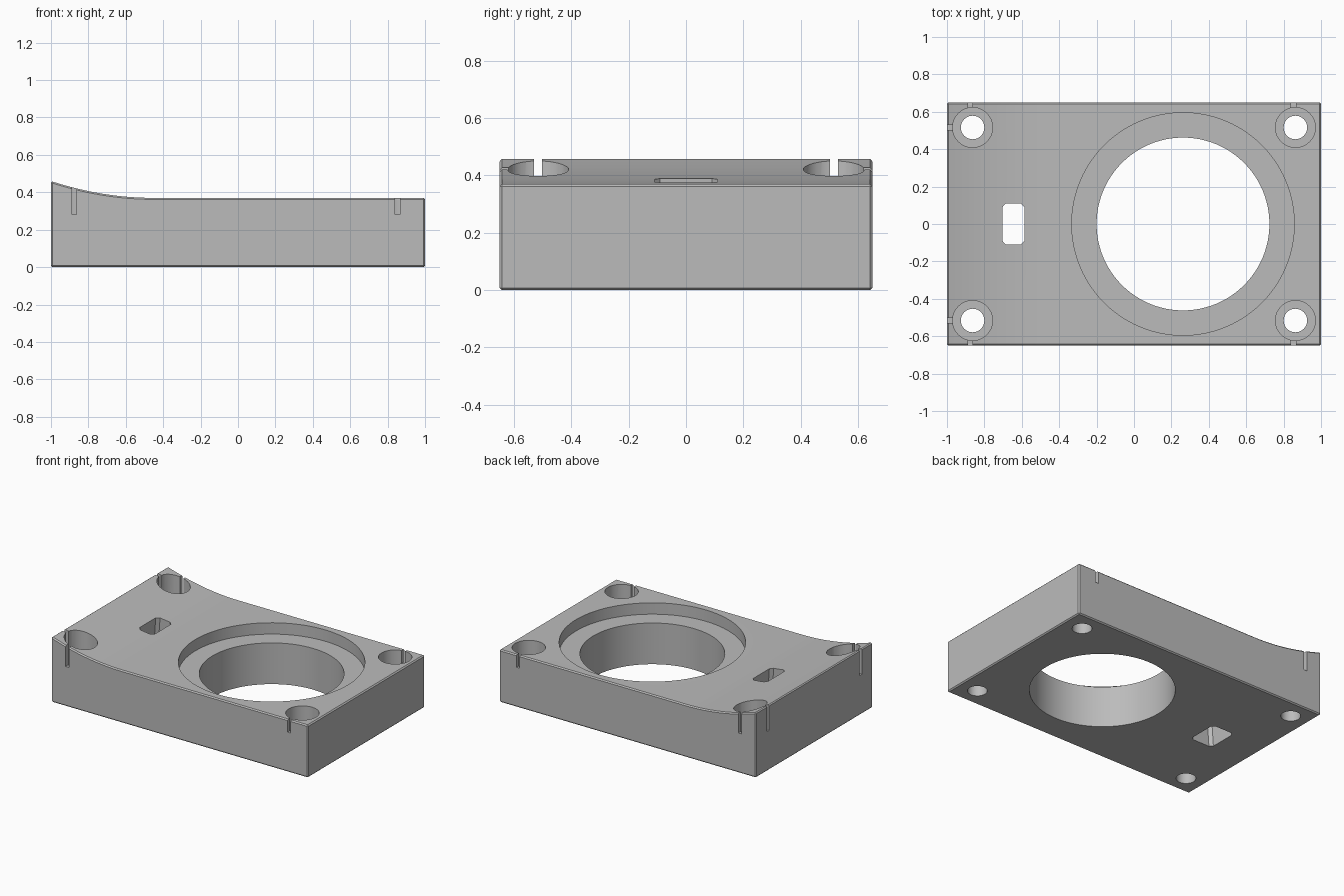
import bpy
import bmesh
from math import radians
from mathutils import Vector

default = bpy.data.objects.get("Cube")
if default:
    bpy.data.objects.remove(default, do_unlink=True)

grey = bpy.data.materials.new("plain grey")
grey.use_nodes = True
colour = (0.5, 0.5, 0.5, 1)
grey.diffuse_color = colour
grey.node_tree.nodes["Principled BSDF"].inputs["Base Color"].default_value = colour

HALF_Y, TOP = 0.65, 0.37


def make_object(name, bm):
    bmesh.ops.recalc_face_normals(bm, faces=bm.faces)
    mesh = bpy.data.meshes.new(name)
    bm.to_mesh(mesh)
    bm.free()
    mesh.materials.append(grey)
    ob = bpy.data.objects.new(name, mesh)
    bpy.context.collection.objects.link(ob)
    return ob


def add_cylinder(bm, x, y, radius, z0, z1, sides):
    made = bmesh.ops.create_cone(bm, cap_ends=True, segments=sides, radius1=radius,
                                 radius2=radius, depth=z1 - z0)
    bmesh.ops.translate(bm, verts=made["verts"], vec=(x, y, (z0 + z1) / 2))


def add_box(bm, centre, size):
    made = bmesh.ops.create_cube(bm, size=1)
    bmesh.ops.scale(bm, verts=made["verts"], vec=size)
    bmesh.ops.translate(bm, verts=made["verts"], vec=centre)
    return made["verts"]


# Block: side profile with a top that sweeps up at the -x end
profile = [(-1, 0), (1, 0), (1, TOP)]
STEPS = 14
for i in range(STEPS + 1):
    t = i / STEPS
    profile.append((-0.45 - 0.55 * t, TOP + 0.09 * t * t))
bm = bmesh.new()
side = bm.faces.new([bm.verts.new((x, -HALF_Y, z)) for x, z in profile])
ext = bmesh.ops.extrude_face_region(bm, geom=[side])
moved = [v for v in ext["geom"] if isinstance(v, bmesh.types.BMVert)]
bmesh.ops.translate(bm, verts=moved, vec=(0, 2 * HALF_Y, 0))
bmesh.ops.recalc_face_normals(bm, faces=bm.faces)
corners = [e for e in bm.edges if e.calc_face_angle(0) > radians(40)]
bmesh.ops.bevel(bm, geom=corners, offset=0.008, segments=1, affect='EDGES')
block = make_object("speaker_block", bm)
cutters = []


def cutter(name, build):
    bm = bmesh.new()
    build(bm)
    ob = make_object(name, bm)
    ob.hide_render = True
    cutters.append(ob)


# Large opening with a shallow seat around it
cutter("main_opening", lambda bm: add_cylinder(bm, 0.262, 0, 0.462, -0.1, 0.7, 96))
cutter("main_seat", lambda bm: add_cylinder(bm, 0.262, 0, 0.595, 0.29, 0.7, 96))


# Rectangular passage, wider at the bottom
def passage(bm):
    verts = add_box(bm, Vector((-0.647, 0, 0.2)), (0.185, 0.22, 0.6))
    for v in verts:
        if v.co.z > 0.2:
            v.co.x = -0.645 + (v.co.x + 0.647) * 0.55
    uprights = [e for e in bm.edges if abs(e.verts[0].co.z - e.verts[1].co.z) > 0.3]
    bmesh.ops.bevel(bm, geom=uprights, offset=0.02, segments=1, affect='EDGES')


cutter("passage", passage)

# Corner screw holes, counterbores and thin relief grooves
for sx in (-1, 1):
    for sy in (-1, 1):
        x, y = 0.863 * sx, 0.516 * sy
        cutter("screw_hole", lambda bm: add_cylinder(bm, x, y, 0.063, -0.1, 0.7, 32))
        cutter("counterbore", lambda bm: add_cylinder(bm, x, y, 0.107, 0.19, 0.7, 32))
        groove_x = 0.853 if sx > 0 else -0.875
        cutter("side_groove", lambda bm: add_box(
            bm, (groove_x, 0.63 * sy, 0.48), (0.025, 0.16, 0.4)))
        if sx < 0:
            cutter("end_groove", lambda bm: add_box(
                bm, (-0.98, y, 0.48), (0.16, 0.027, 0.4)))

for ob in cutters:
    mod = block.modifiers.new(ob.name, 'BOOLEAN')
    mod.operation = 'DIFFERENCE'
    mod.solver = 'EXACT'
    mod.object = ob

# Bake the cuts, drop the cutters and shade
bpy.context.view_layer.update()
cut_mesh = bpy.data.meshes.new_from_object(
    block.evaluated_get(bpy.context.evaluated_depsgraph_get()))
block.modifiers.clear()
block.data = cut_mesh
cut_mesh.materials.clear()
cut_mesh.materials.append(grey)
for poly in cut_mesh.polygons:
    poly.material_index = 0
for ob in cutters:
    bpy.data.objects.remove(ob, do_unlink=True)
block.name = "mounting_block"
bpy.ops.object.select_all(action='DESELECT')
block.select_set(True)
bpy.context.view_layer.objects.active = block
bpy.ops.object.shade_smooth_by_angle(angle=radians(30))
